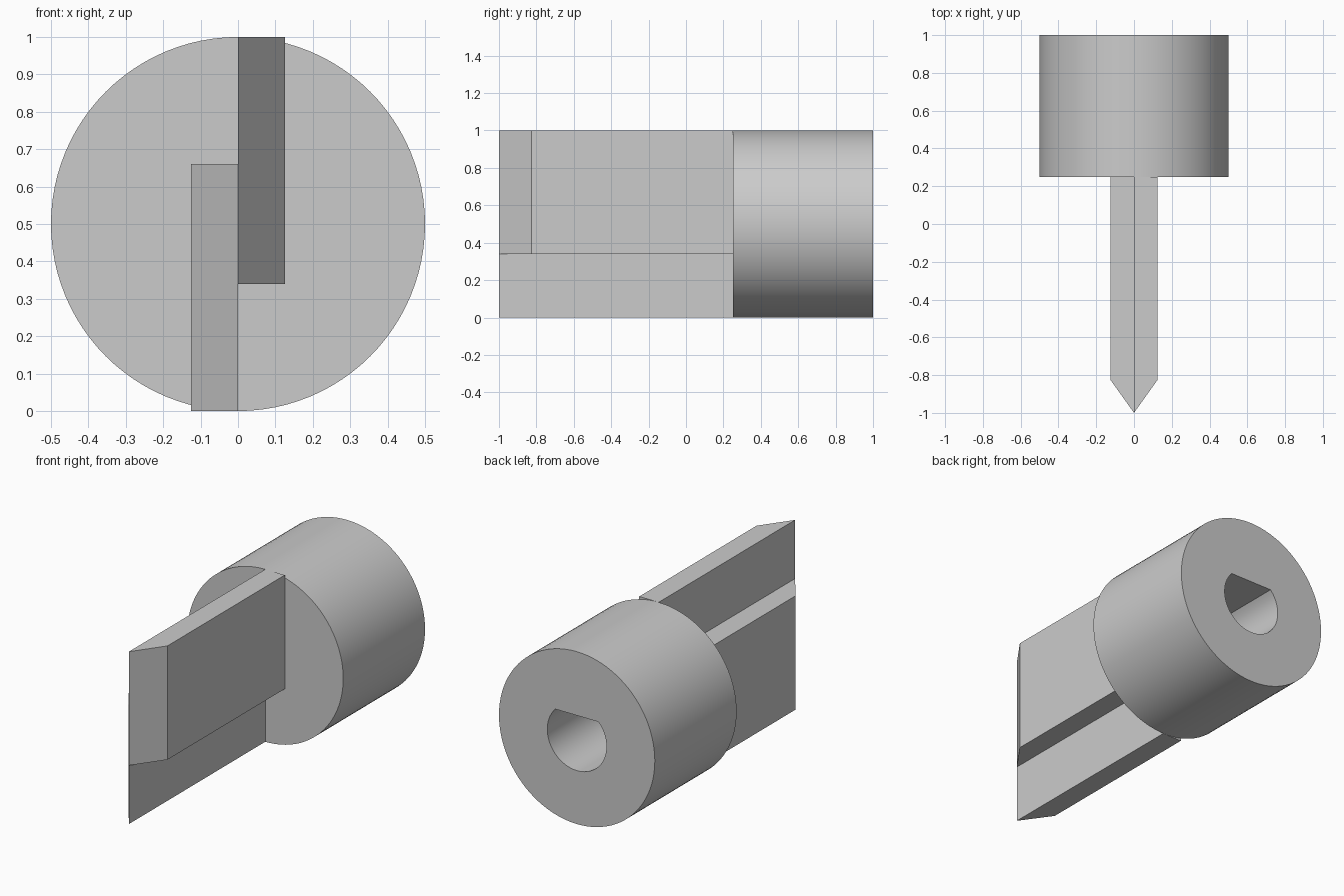
import bpy
import bmesh
import math
from mathutils import Vector

cube = bpy.data.objects.get("Cube")
if cube:
    bpy.data.objects.remove(cube, do_unlink=True)

# One plain grey for everything
grey = bpy.data.materials.new("plain_grey")
grey.use_nodes = True
colour = (0.6, 0.6, 0.6, 1)
grey.diffuse_color = colour
grey.node_tree.nodes["Principled BSDF"].inputs["Base Color"].default_value = colour

RADIUS, AXIS_Z = 0.5, 0.5
HUB_FRONT, HUB_BACK = 0.25, 1.0
BORE_RADIUS, BORE_FLAT, BORE_DEPTH = 0.19, 0.13, 0.55
BLADE_THICK, BLADE_HEIGHT, SHOULDER_Y = 0.125, 0.66, -0.825


def prism(name, profile, offset):
    """Extrude a closed profile of 3D points along offset."""
    bm = bmesh.new()
    face = bm.faces.new([bm.verts.new(p) for p in profile])
    grown = bmesh.ops.extrude_face_region(bm, geom=[face])["geom"]
    moved = [v for v in grown if isinstance(v, bmesh.types.BMVert)]
    bmesh.ops.translate(bm, verts=moved, vec=Vector(offset))
    bmesh.ops.recalc_face_normals(bm, faces=bm.faces[:])
    mesh = bpy.data.meshes.new(name)
    bm.to_mesh(mesh)
    bm.free()
    mesh.materials.append(grey)
    obj = bpy.data.objects.new(name, mesh)
    bpy.context.collection.objects.link(obj)
    return obj


def arc(radius, y, start, end, steps):
    """Points on an arc around the hub axis."""
    angles = [start + (end - start) * i / steps for i in range(steps + 1)]
    return [(radius * math.cos(a), y, AXIS_Z + radius * math.sin(a)) for a in angles]


# Round hub
circle = arc(RADIUS, HUB_FRONT, 0, math.tau, 96)[:-1]
hub = prism("hub", circle, (0, HUB_BACK - HUB_FRONT, 0))

# D-shaped shaft bore, flat side up, open at the back
flat = math.asin(BORE_FLAT / BORE_RADIUS)
d_profile = arc(BORE_RADIUS, HUB_BACK + 0.1, math.pi - flat, math.tau + flat, 56)
cutter = prism("bore_cutter", d_profile, (0, -BORE_DEPTH - 0.1, 0))
bore = hub.modifiers.new("bore", "BOOLEAN")
bore.operation = "DIFFERENCE"
bore.solver = "EXACT"
bore.object = cutter
bpy.context.view_layer.objects.active = hub
hub.select_set(True)
bpy.ops.object.modifier_apply(modifier="bore")
bpy.data.objects.remove(cutter, do_unlink=True)
bpy.ops.object.shade_smooth_by_angle(angle=math.radians(30))

# Two staggered half blades meeting at a central pointed edge
for name, side, base in (("upper_left_blade", 1, 1 - BLADE_HEIGHT),
                         ("lower_right_blade", -1, 0)):
    x = side * BLADE_THICK
    outline = [(0, -1, base), (x, SHOULDER_Y, base),
               (x, HUB_FRONT, base), (0, HUB_FRONT, base)]
    prism(name, outline, (0, 0, BLADE_HEIGHT))
